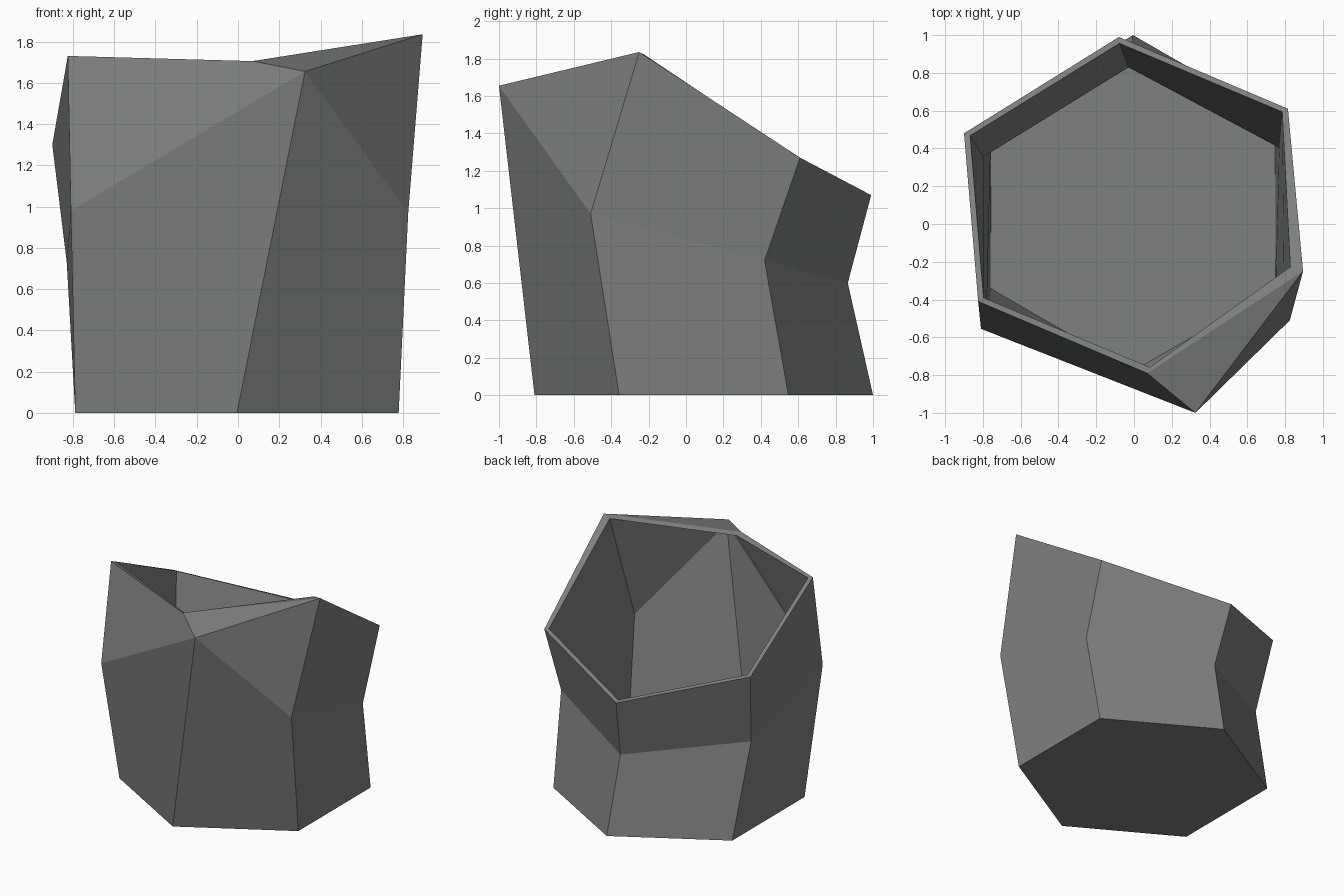
import bpy, bmesh, math

if "Cube" in bpy.data.objects:
    bpy.data.objects.remove(bpy.data.objects["Cube"])

# Ring order: front, right front, right back, back, left back, left front
base = [(-0.005 + 0.905 * math.cos(a), 0.095 + 0.905 * math.sin(a), 0)
        for a in (math.radians(-90 + 60 * i) for i in range(6))]
waist = [(0.325, -1.0, 1.655), (0.825, -0.51, 0.97), (0.80, 0.42, 0.72),
         (-0.03, 0.865, 0.60), (-0.83, 0.37, 0.73), (-0.81, -0.555, 0.98)]
rim = [(0.07, -0.79, 1.705), (0.895, -0.25, 1.835), (0.815, 0.61, 1.27),
       (-0.08, 0.99, 1.07), (-0.90, 0.48, 1.30), (-0.825, -0.41, 1.73)]

# Outer skin: floor plus two bands of side panels
bm = bmesh.new()
rings = [[bm.verts.new(p) for p in ring] for ring in (base, waist, rim)]
bm.faces.new(rings[0][::-1])
for lo, hi in zip(rings, rings[1:]):
    for i in range(6):
        j = (i + 1) % 6
        if lo is rings[1] and i == 0:  # strongly folded front right panel
            bm.faces.new((lo[i], lo[j], hi[j]))
            bm.faces.new((lo[i], hi[j], hi[i]))
        else:
            bm.faces.new((lo[i], lo[j], hi[j], hi[i]))
mesh = bpy.data.meshes.new("faceted_pot")
bm.to_mesh(mesh)
bm.free()

pot = bpy.data.objects.new("faceted_pot", mesh)
bpy.context.collection.objects.link(pot)
mat = bpy.data.materials.new("stone grey")
mat.diffuse_color = (0.21, 0.22, 0.218, 1)
mat.use_nodes = True
mat.node_tree.nodes["Principled BSDF"].inputs["Base Color"].default_value = mat.diffuse_color
mesh.materials.append(mat)

# Wall thickness, inwards
wall = pot.modifiers.new("wall", 'SOLIDIFY')
wall.thickness = 0.03
wall.offset = -1
wall.use_even_offset = True
